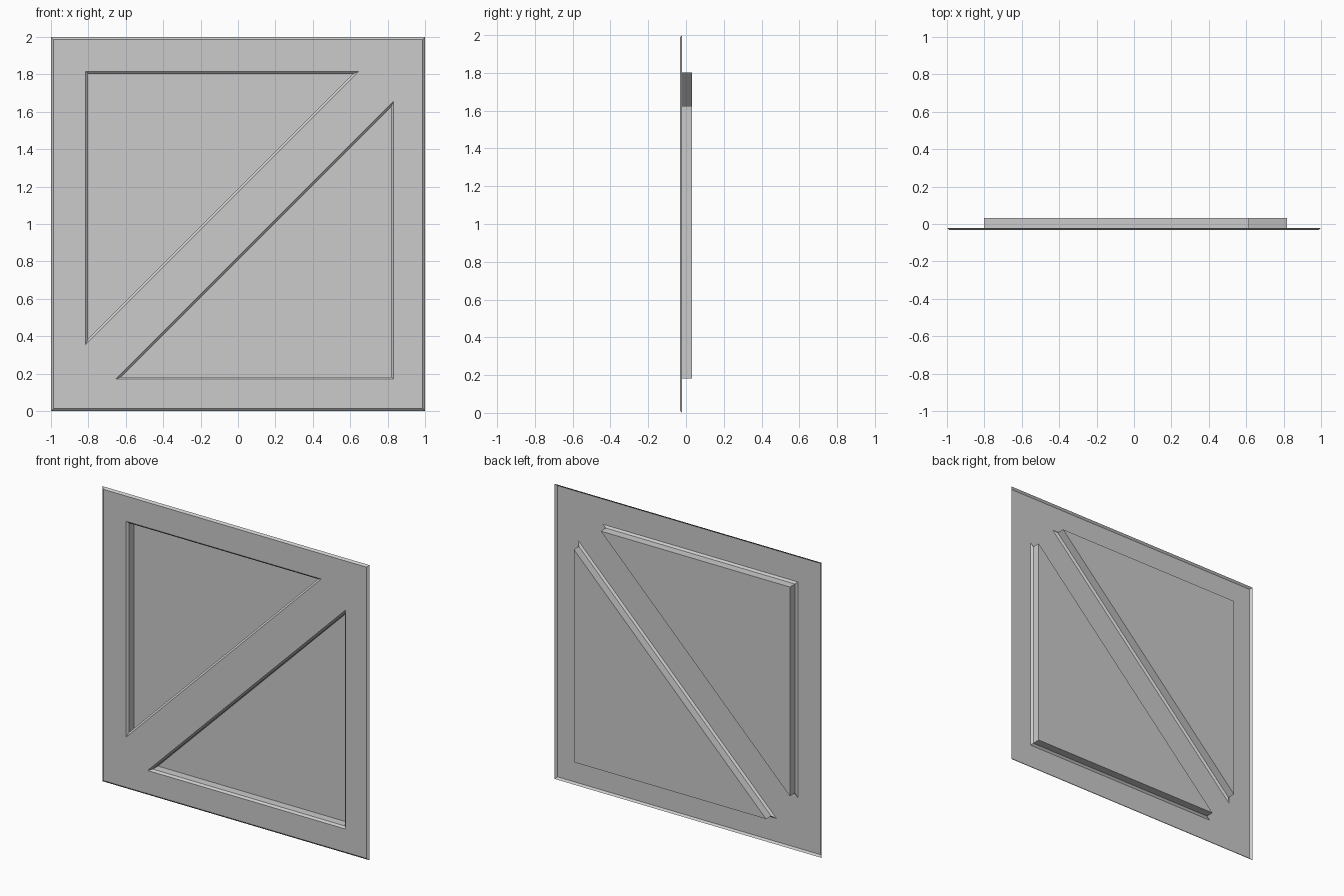
import bpy, bmesh
from math import sqrt
from mathutils import Vector

if "Cube" in bpy.data.objects:
    bpy.data.objects.remove(bpy.data.objects["Cube"])

FRONT, STEP, BACK = -0.033, -0.021, 0.033   # plate, chamfer end, recess floor
CHAMFER = 0.013


def loop(bm, pts, y):
    return [bm.verts.new((x, y, z)) for x, z in pts]


def band(bm, outer, inner):
    n = len(outer)
    for i in range(n):
        j = (i + 1) % n
        bm.faces.new((outer[i], outer[j], inner[j], inner[i]))


def ring_edges(bm, vs):
    for a, b in zip(vs, vs[1:] + vs[:1]):
        if not bm.edges.get((a, b)):
            bm.edges.new((a, b))
    return [bm.edges.get((a, b)) for a, b in zip(vs, vs[1:] + vs[:1])]


def finish(bm, name):
    me = bpy.data.meshes.new(name)
    bm.to_mesh(me)
    bm.free()
    ob = bpy.data.objects.new(name, me)
    bpy.context.collection.objects.link(ob)


def triangle(corner, leg, s):
    """Right triangle, counter-clockwise from the front; s sets leg direction."""
    c = Vector(corner)
    return [c, c + Vector((0, s * leg)), c + Vector((-s * leg, 0))]


def inset_triangle(tri, leg, s, d):
    r = leg * (1 - sqrt(0.5))
    centre = tri[0] + Vector((-s * r, s * r))
    return [centre + (p - centre) * (r - d) / r for p in tri]


def square(h):
    return [(-h, 1 - h), (h, 1 - h), (h, 1 + h), (-h, 1 + h)]


recesses = {
    "upper_recess": ((-0.815, 1.816), 1.462, -1),
    "lower_recess": ((0.831, 0.170), 1.486, 1),
}

# Front plate with two triangular openings and a chamfered rim
bm = bmesh.new()
edge = loop(bm, square(1 - CHAMFER), FRONT)
edges = ring_edges(bm, edge)
for spec in recesses.values():
    edges += ring_edges(bm, loop(bm, triangle(*spec), FRONT))
bmesh.ops.triangle_fill(bm, edges=edges, use_beauty=True, normal=(0, -1, 0))
for f in bm.faces:
    f.normal_update()
    if f.normal.y > 0:
        f.normal_flip()
band(bm, loop(bm, square(1), STEP), edge)
finish(bm, "front_plate")

# Sunken triangular pans: chamfer, straight wall, floor
for name, (corner, leg, s) in recesses.items():
    bm = bmesh.new()
    tri = triangle(corner, leg, s)
    inner = inset_triangle(tri, leg, s, CHAMFER)
    rings = [loop(bm, tri, FRONT), loop(bm, inner, STEP), loop(bm, inner, BACK)]
    for a, b in zip(rings, rings[1:]):
        band(bm, a, b)
    bm.faces.new(rings[-1])
    finish(bm, name)
